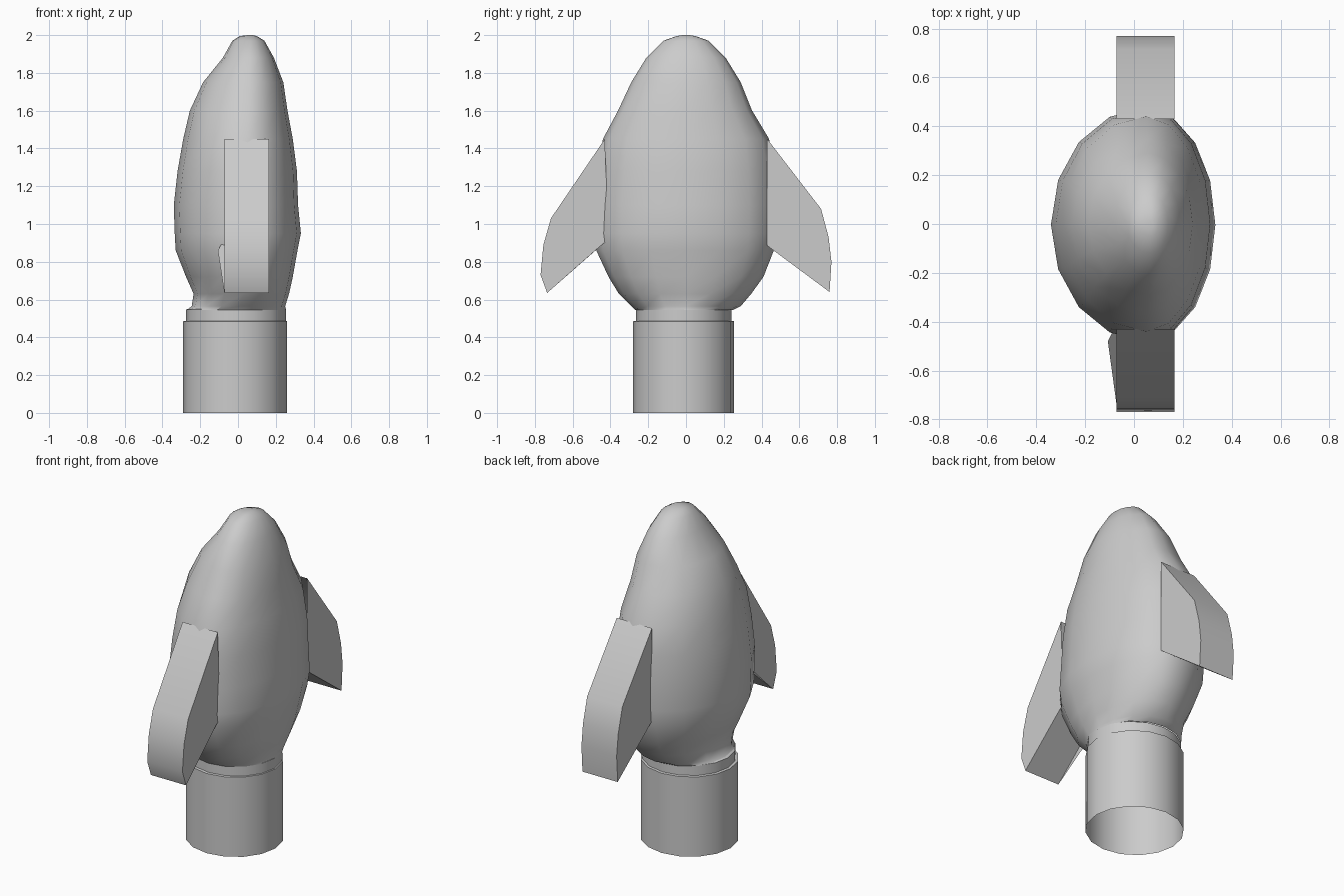
import bpy, bmesh, math

if "Cube" in bpy.data.objects:
    bpy.data.objects.remove(bpy.data.objects["Cube"])


def finish(name, bm, angle):
    bmesh.ops.recalc_face_normals(bm, faces=bm.faces[:])
    mesh = bpy.data.meshes.new(name)
    bm.to_mesh(mesh)
    bm.free()
    obj = bpy.data.objects.new(name, mesh)
    bpy.context.collection.objects.link(obj)
    bpy.ops.object.select_all(action='DESELECT')
    obj.select_set(True)
    bpy.context.view_layer.objects.active = obj
    bpy.ops.object.shade_smooth_by_angle(angle=math.radians(angle))
    return obj


def loft(name, rings, sides, cap_top=False, angle=45):
    """Each ring: z, x min, x of widest point, x max, y min, y max."""
    bm = bmesh.new()
    loops = []
    for z, x0, xc, x1, y0, y1 in rings:
        loop = []
        for i in range(sides):
            a = 2 * math.pi * i / sides
            c, s = math.cos(a), math.sin(a)
            rx = x1 - xc if c > 0 else xc - x0
            yc, ry = (y0 + y1) / 2, (y1 - y0) / 2
            loop.append(bm.verts.new((xc + rx * c, yc + ry * s, z)))
        loops.append(loop)
    for a, b in zip(loops, loops[1:]):
        for i in range(sides):
            j = (i + 1) % sides
            bm.faces.new((a[i], a[j], b[j], b[i]))
    if cap_top:
        bm.faces.new(loops[-1])
    return finish(name, bm, angle)


# Egg-shaped body, closed by a small rounded crown
loft("body", [
    (0.545, -0.27, -0.01, 0.255, -0.27, 0.25),
    (0.565, -0.245, 0.01, 0.25, -0.29, 0.29),
    (0.63, -0.235, 0.03, 0.27, -0.355, 0.345),
    (0.72, -0.275, 0.04, 0.29, -0.41, 0.41),
    (0.86, -0.33, 0.05, 0.315, -0.475, 0.465),
    (0.95, -0.335, 0.05, 0.333, -0.48, 0.472),
    (1.10, -0.34, 0.05, 0.318, -0.48, 0.475),
    (1.28, -0.32, 0.05, 0.312, -0.465, 0.465),
    (1.45, -0.29, 0.05, 0.29, -0.44, 0.44),
    (1.60, -0.255, 0.055, 0.262, -0.36, 0.35),
    (1.75, -0.185, 0.06, 0.24, -0.29, 0.29),
    (1.88, -0.08, 0.065, 0.19, -0.21, 0.21),
    (1.97, -0.03, 0.065, 0.14, -0.12, 0.12),
    (1.995, 0.01, 0.07, 0.10, -0.05, 0.05),
    (2.0, 0.05, 0.07, 0.08, -0.02, 0.02),
], 16, cap_top=True)

# Open tubular base with a narrower collar under the body
loft("base_tube", [
    (0.0, -0.29, -0.015, 0.26, -0.28, 0.255),
    (0.485, -0.29, -0.015, 0.26, -0.28, 0.255),
    (0.487, -0.275, -0.012, 0.255, -0.265, 0.24),
    (0.547, -0.275, -0.012, 0.255, -0.265, 0.24),
    (0.56, -0.24, -0.012, 0.235, -0.24, 0.22),
], 16, angle=35)


def flipper(name, outline, back_bulge):
    """Slab from a y-z outline; the side inside the body stays open."""
    bm = bmesh.new()
    n = len(outline)
    left, right = [], []
    for i, (y, z) in enumerate(outline):
        shift = back_bulge if i == n - 2 else 0
        left.append(bm.verts.new((-0.072 - shift, y, z)))
        right.append(bm.verts.new((0.165, y, z)))
    bm.faces.new(left)
    bm.faces.new(right[::-1])
    for i in range(n - 1):
        bm.faces.new((left[i], right[i], right[i + 1], left[i + 1]))
    return finish(name, bm, 40)


flipper("flipper_front", [(-0.43, 1.45), (-0.715, 1.03), (-0.755, 0.89),
                          (-0.77, 0.73), (-0.735, 0.635),
                          (-0.48, 0.86), (-0.41, 0.92)], 0.035)
flipper("flipper_back", [(0.43, 1.45), (0.715, 1.08), (0.755, 0.93),
                         (0.77, 0.80), (0.76, 0.64),
                         (0.47, 0.855), (0.43, 0.885)], 0.0)
